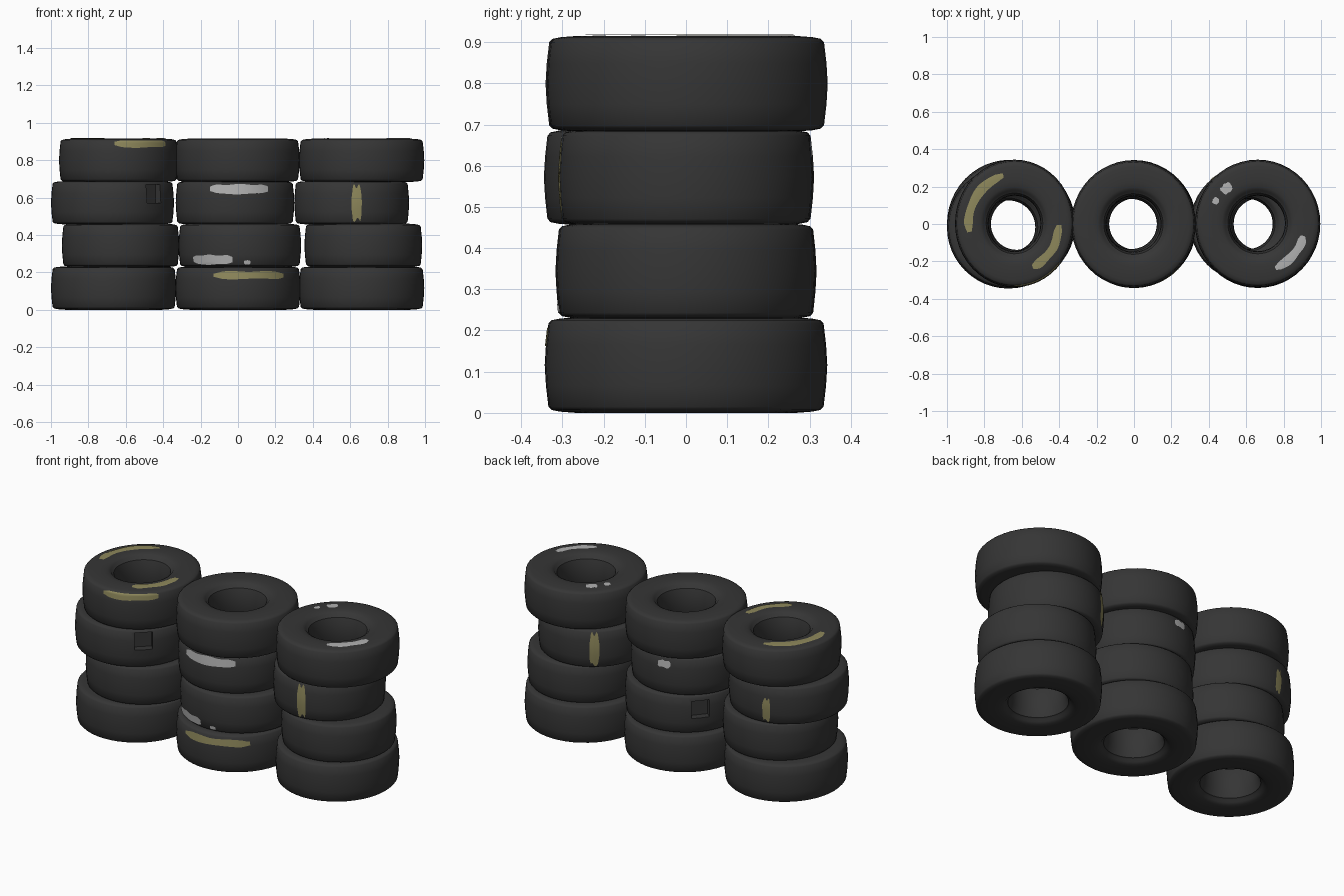
import bpy, bmesh, math, random
from mathutils import Vector, Matrix

if "Cube" in bpy.data.objects:
    bpy.data.objects.remove(bpy.data.objects["Cube"])

random.seed(4)


def material(name, rgb):
    m = bpy.data.materials.new(name)
    m.diffuse_color = (*rgb, 1)
    m.use_nodes = True
    m.node_tree.nodes["Principled BSDF"].inputs["Base Color"].default_value = m.diffuse_color
    return m


RUBBER = material("black rubber", (0.036, 0.036, 0.036))
WHITE = material("worn white paint", (0.44, 0.44, 0.44))
YELLOW = material("worn yellow paint", (0.27, 0.245, 0.105))

# Half cross-section of a tire (radius, height above mid-plane), hole to tread
R0, HALF_PROFILE = 0.342, [
    (0.149, 0.0), (0.152, 0.05), (0.163, 0.088), (0.172, 0.093), (0.180, 0.104),
    (0.196, 0.112), (0.225, 0.116), (0.265, 0.116), (0.305, 0.113),
    (0.325, 0.109), (0.333, 0.101), (0.339, 0.05), (0.342, 0.0)]
PROFILE = HALF_PROFILE + [(r, -z) for r, z in HALF_PROFILE[-2:0:-1]]
SEGMENTS = 48

# Per tire, bottom to top: centre x, centre y, radius x, radius y
LAYER_Z = [0.116, 0.344, 0.572, 0.799]
STACKS = {
    "left": [(-0.665, 0, 0.335, 0.343), (-0.628, 0, 0.314, 0.317),
             (-0.671, -0.017, 0.329, 0.328), (-0.639, 0.003, 0.318, 0.341)],
    "middle": [(0, 0, 0.335, 0.342), (0.010, 0, 0.328, 0.317),
               (-0.016, 0, 0.317, 0.308), (-0.003, 0, 0.333, 0.341)],
    "right": [(0.661, 0, 0.335, 0.342), (0.67, 0, 0.315, 0.315),
              (0.608, 0, 0.307, 0.308), (0.661, 0.003, 0.335, 0.341)],
}


def finish(name, bm, mat, recalc=True):
    if recalc:
        bmesh.ops.recalc_face_normals(bm, faces=bm.faces)
    me = bpy.data.meshes.new(name)
    bm.to_mesh(me)
    bm.free()
    me.materials.append(mat)
    ob = bpy.data.objects.new(name, me)
    bpy.context.collection.objects.link(ob)
    return ob


def smooth(ob):
    bpy.ops.object.select_all(action='DESELECT')
    ob.select_set(True)
    bpy.context.view_layer.objects.active = ob
    bpy.ops.object.shade_smooth_by_angle(angle=math.radians(40))


def tire_point(stack, layer, angle, r, z):
    cx, cy, rx, ry = STACKS[stack][layer]
    return Vector((cx + r / R0 * rx * math.cos(angle),
                   cy + r / R0 * ry * math.sin(angle), LAYER_Z[layer] + z))


def tire(stack, layer):
    bm = bmesh.new()
    rings = [[bm.verts.new(tire_point(stack, layer, 2 * math.pi * i / SEGMENTS, r, z))
              for r, z in PROFILE] for i in range(SEGMENTS)]
    n = len(PROFILE)
    for i in range(SEGMENTS):
        a, b = rings[i], rings[(i + 1) % SEGMENTS]
        for j in range(n):
            k = (j + 1) % n
            bm.faces.new((a[j], b[j], b[k], a[k]))
    return finish(f"{stack}_tire_{layer + 1}", bm, RUBBER)


def lerp_table(x, table):
    for (x0, y0), (x1, y1) in zip(table, table[1:]):
        if x0 <= x <= x1:
            return y0 + (y1 - y0) * (x - x0) / (x1 - x0)
    return table[-1][1]


TREAD = sorted((z, r) for r, z in PROFILE if r > 0.3)
SIDEWALL = [p for p in HALF_PROFILE if p[0] > 0.18]


def paint(name, mat, stack, layer, a0, a1, lo, hi, top=False):
    """Thin worn paint patch on the tread (lo, hi = world z) or sidewall (radii)."""
    bm = bmesh.new()
    nu, nv, lift = 18, 6, 0.003
    ph = random.uniform(0, 6)
    wob = (hi - lo) * 0.06
    grid = []
    for i in range(nu + 1):
        t = i / nu
        ends = min(1, 0.5 + 4 * min(t, 1 - t))       # taper toward both ends
        mid, half = (lo + hi) / 2, (hi - lo) / 2 * ends
        s0 = mid - half + wob * math.sin(9 * t + ph)
        s1 = mid + half + wob * math.sin(13 * t + 2 * ph)
        row = []
        for j in range(nv + 1):
            s = s0 + (s1 - s0) * j / nv
            ang = math.radians(a0 + (a1 - a0) * t)
            if top:
                r, z = s, lerp_table(s, SIDEWALL) + lift
            else:
                z = max(-0.106, min(0.106, s - LAYER_Z[layer]))
                r = lerp_table(z, TREAD) + lift
            row.append(bm.verts.new(tire_point(stack, layer, ang, r, z)))
        grid.append(row)
    for i in range(nu):
        for j in range(nv):
            q = (grid[i][j], grid[i + 1][j], grid[i + 1][j + 1], grid[i][j + 1])
            bm.faces.new(q[::-1] if top else q)
    bm.normal_update()
    smooth(finish(name, bm, mat, recalc=False))


def notch(ob, stack, layer, deg, z, width, height):
    """Cut a square chunk out of the tread."""
    a = math.radians(deg)
    p = tire_point(stack, layer, a, R0, 0)
    p.z = z
    bm = bmesh.new()
    bmesh.ops.create_cube(bm, size=1, matrix=Matrix.Translation(p) @ Matrix.Rotation(a, 4, 'Z')
                          @ Matrix.Diagonal((0.09, width, height, 1)))
    cutter = finish("notch_cutter", bm, RUBBER)
    cutter.hide_render = True
    mod = ob.modifiers.new("notch", 'BOOLEAN')
    mod.operation, mod.solver, mod.object = 'DIFFERENCE', 'EXACT', cutter
    bpy.context.view_layer.objects.active = ob
    bpy.ops.object.modifier_apply(modifier=mod.name)
    bpy.data.objects.remove(cutter)


# Three stacks of four tires
tires = {(s, l): tire(s, l) for s in STACKS for l in range(4)}

# Missing chunks
notch(tires["left", 2], "left", 2, -47, 0.62, 0.10, 0.10)
notch(tires["middle", 1], "middle", 1, 140, 0.375, 0.10, 0.10)
for t in tires.values():
    smooth(t)

# Paint on the treads, front side
paint("shoulder_paint", YELLOW, "left", 3, -94, -37, 0.868, 0.908)
paint("front_white_paint", WHITE, "middle", 2, -115, -56, 0.62, 0.67)
paint("front_yellow_bar", YELLOW, "right", 2, -90, -80, 0.48, 0.66)
paint("low_white_paint", WHITE, "middle", 1, -140, -97, 0.243, 0.292)
paint("low_white_speck", WHITE, "middle", 1, -86, -80, 0.242, 0.264)
paint("low_yellow_paint", YELLOW, "middle", 0, -113, -43, 0.165, 0.205)

# Paint on the treads, back side
paint("back_right_yellow_bar", YELLOW, "right", 2, 120, 130, 0.48, 0.665)
paint("back_left_yellow_bar", YELLOW, "left", 2, 99, 107, 0.48, 0.61)
paint("back_white_paint", WHITE, "middle", 2, 92, 106, 0.62, 0.66)

# Paint on the top sidewalls
paint("top_yellow_arc_1", YELLOW, "left", 3, 104, 190, 0.238, 0.288, True)
paint("top_yellow_arc_2", YELLOW, "left", 3, -66, -2, 0.232, 0.28, True)
paint("top_white_arc", WHITE, "right", 3, -68, -15, 0.235, 0.282, True)
paint("top_white_spot_1", WHITE, "right", 3, 125, 139, 0.228, 0.278, True)
paint("top_white_spot_2", WHITE, "right", 3, 148, 156, 0.242, 0.275, True)
